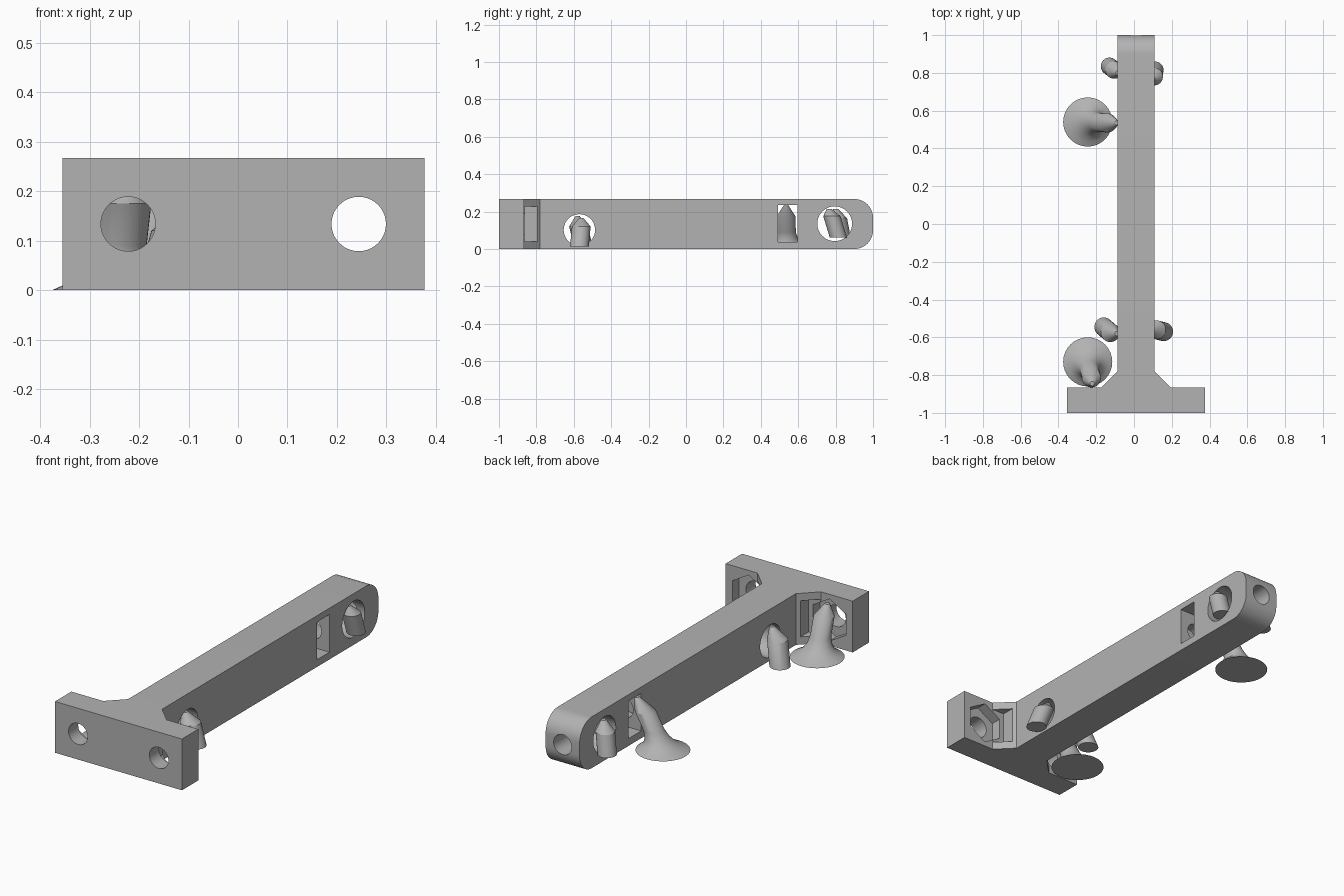
import bpy, bmesh, math
from mathutils import Matrix, Vector

if "Cube" in bpy.data.objects:
    bpy.data.objects.remove(bpy.data.objects["Cube"])

CX, H = 0.011, 0.267          # body centre line and height
MID = H / 2

grey = bpy.data.materials.new("light grey plastic")
grey.diffuse_color = (0.448, 0.448, 0.448, 1)
grey.use_nodes = True
grey.node_tree.nodes["Principled BSDF"].inputs["Base Color"].default_value = grey.diffuse_color


def to_object(bm, name):
    bmesh.ops.recalc_face_normals(bm, faces=bm.faces)
    me = bpy.data.meshes.new(name)
    bm.to_mesh(me)
    bm.free()
    ob = bpy.data.objects.new(name, me)
    bpy.context.collection.objects.link(ob)
    me.materials.append(grey)
    return ob


def activate(ob):
    bpy.ops.object.select_all(action='DESELECT')
    ob.select_set(True)
    bpy.context.view_layer.objects.active = ob


def cut(body, cutter):
    activate(body)
    mod = body.modifiers.new("cut", 'BOOLEAN')
    mod.operation, mod.solver, mod.object = 'DIFFERENCE', 'EXACT', cutter
    bpy.ops.object.modifier_apply(modifier=mod.name)
    bpy.data.objects.remove(cutter)


def rod(axis, centre, r, length, sides=40):
    """Prism along x or y, used for drilling."""
    bm = bmesh.new()
    rot = Matrix.Rotation(math.pi / 2, 4, 'Y' if axis == 'x' else 'X')
    bmesh.ops.create_cone(bm, cap_ends=True, segments=sides, radius1=r, radius2=r,
                          depth=length, matrix=Matrix.Translation(centre) @ rot)
    return to_object(bm, "cutter")


def box(x0, x1, y0, y1, z0, z1):
    bm = bmesh.new()
    bmesh.ops.create_cube(bm, size=1, matrix=Matrix.Translation(
        ((x0 + x1) / 2, (y0 + y1) / 2, (z0 + z1) / 2))
        @ Matrix.Diagonal((x1 - x0, y1 - y0, z1 - z0, 1)))
    return to_object(bm, "cutter")


# T-shaped arm: mirrored outline extruded upwards, far end rounded
half = [(0.366, -1), (0.366, -0.865), (0.183, -0.865), (0.098, -0.78), (0.098, 1)]
outline = half + [(-x, y) for x, y in reversed(half)]
bm = bmesh.new()
face = bm.faces.new([bm.verts.new((CX + x, y, 0)) for x, y in outline])
up = bmesh.ops.extrude_face_region(bm, geom=[face])
bmesh.ops.translate(bm, vec=(0, 0, H),
                    verts=[v for v in up['geom'] if isinstance(v, bmesh.types.BMVert)])
ends = [e for e in bm.edges if all(v.co.y > 0.99 for v in e.verts)
        and abs(e.verts[0].co.z - e.verts[1].co.z) < 0.01]
bmesh.ops.bevel(bm, geom=ends, offset=0.1, segments=12, profile=0.5, affect='EDGES')
arm = to_object(bm, "bracket_arm")

# mounting holes with hexagonal nut recesses and clearance in the gussets
for s in (-1, 1):
    x = CX + s * 0.233
    cut(arm, rod('y', (x, -0.95, MID), 0.055, 0.3))
    cut(arm, rod('y', (x, -0.85, MID), 0.109, 0.14, 6))
    a, b = sorted((CX + s * 0.113, CX + s * 0.3))
    cut(arm, box(a, b, -0.864, -0.7, 0.04, 0.228))

# cross holes, nut slot and end screw hole
cut(arm, rod('x', (CX, -0.57, 0.102), 0.084, 0.5))
cut(arm, rod('x', (CX, 0.795, 0.135), 0.093, 0.5))
cut(arm, box(-0.3, 0.3, 0.493, 0.597, 0.038, 0.234))
cut(arm, rod('y', (CX, 0.75, MID), 0.052, 0.64))
activate(arm)
bpy.ops.object.shade_smooth_by_angle(angle=math.radians(30))


def support(name, base, top, tip, r=0.05, foot=False):
    """Leaning post with a pointed tip and an optional flared foot."""
    base, top, tip = Vector(base), Vector(top), Vector(tip)
    rings = [(base, r), (top, r), (tip, 0.012)]
    if foot:
        flare = [(0, 0.13), (0.012, 0.105), (0.03, 0.078), (0.055, 0.06), (0.09, r)]
        rings = [(base.lerp(top, z / top.z), rad) for z, rad in flare] + rings[1:]
    bm, n, prev = bmesh.new(), 32, None
    for c, rad in rings:
        ring = [bm.verts.new(c + Vector((rad * math.cos(2 * math.pi * i / n),
                                         rad * math.sin(2 * math.pi * i / n), 0)))
                for i in range(n)]
        if prev:
            for i in range(n):
                j = (i + 1) % n
                bm.faces.new((prev[i], prev[j], ring[j], ring[i]))
        else:
            bm.faces.new(ring)
        prev = ring
    bm.faces.new(prev)
    ob = to_object(bm, name)
    activate(ob)
    bpy.ops.object.shade_smooth_by_angle(angle=math.radians(30))


# print supports with flared feet
support("slot_support", (-0.245, 0.54, 0), (-0.14, 0.535, 0.175), (-0.09, 0.535, 0.234), foot=True)
support("recess_support", (-0.245, -0.73, 0), (-0.225, -0.815, 0.175), (-0.222, -0.845, 0.228), foot=True)
# plain supports at the cross holes
support("front_hole_support_left", (-0.16, -0.545, 0), (-0.125, -0.575, 0.12), (-0.09, -0.58, 0.175))
support("front_hole_support_right", (0.157, -0.57, 0.012), (0.118, -0.56, 0.12), (0.09, -0.56, 0.165))
support("rear_hole_support_left", (-0.13, 0.835, 0.06), (-0.105, 0.815, 0.165), (-0.085, 0.8, 0.215), r=0.046)
support("rear_hole_support_right", (0.11, 0.815, 0.06), (0.107, 0.78, 0.175), (0.1, 0.765, 0.215), r=0.046)
